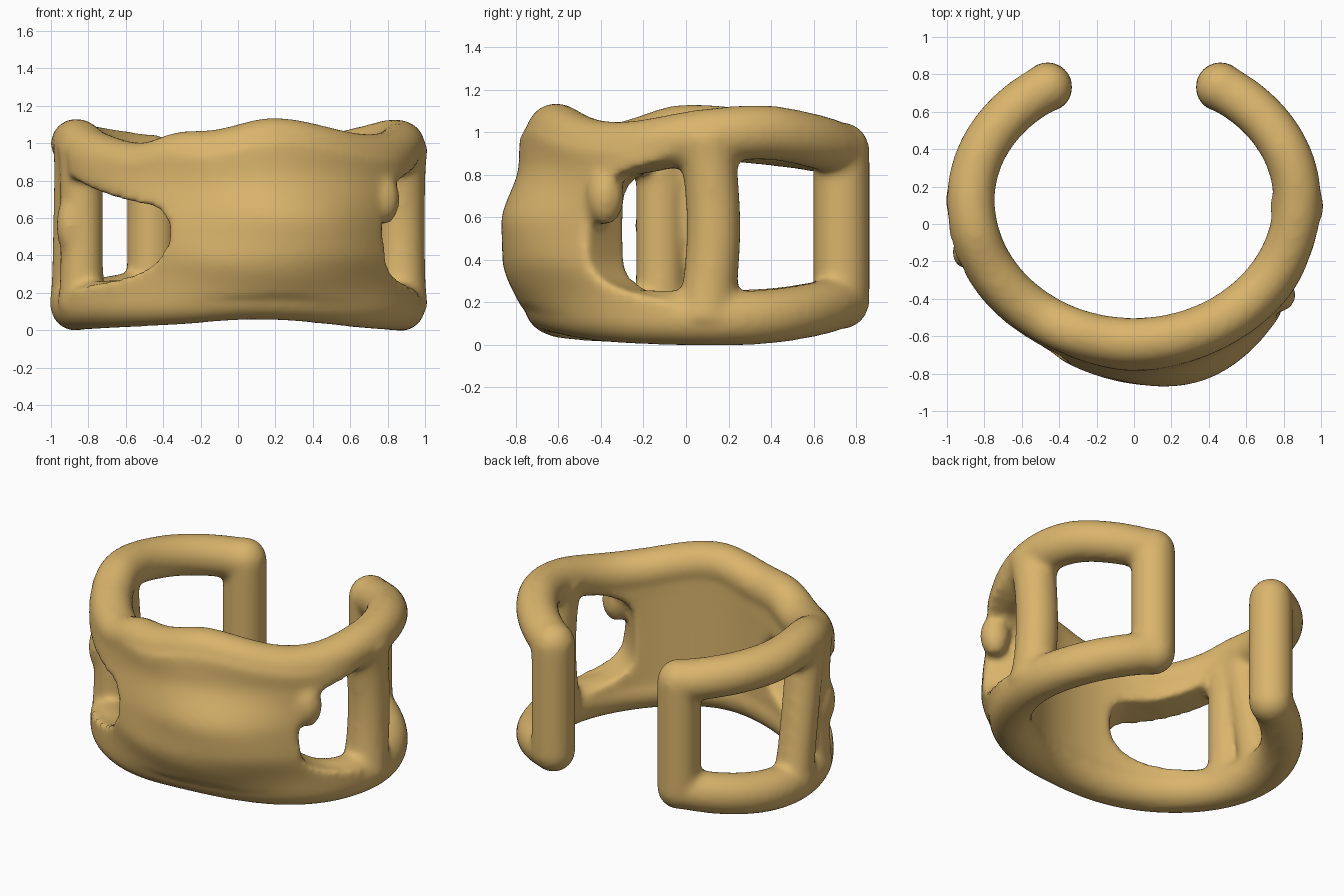
import bpy, bmesh
from math import sin, cos, pi, radians, exp
from mathutils import Vector

if "Cube" in bpy.data.objects:
    bpy.data.objects.remove(bpy.data.objects["Cube"])

TUBE = 0.129
UP = Vector((0, 0, 1))
# Rail heights by angle: zero is the front, positive turns toward +x
TOP = [(-148, .915), (-130, .945), (-108, .975), (-78, 1.0), (-58, .93), (-36, .875), (-22, .93),
       (-8, .945), (13, 1.008), (44, .93), (60, .925), (86, .98), (110, .998), (131, .96), (148, .915)]
BOTTOM = [(-148, .205), (-130, .165), (-108, .135), (-80, .128), (-25, .155), (8, .185),
          (50, .14), (75, .127), (108, .13), (131, .165), (148, .205)]


def height(keys, t):
    """Rail height on a smooth curve through the keys."""
    i = 0
    while i < len(keys) - 2 and t > keys[i + 1][0]:
        i += 1

    def slope(k):
        a, b = keys[max(k - 1, 0)], keys[min(k + 1, len(keys) - 1)]
        return (b[1] - a[1]) / (b[0] - a[0])

    (t0, z0), (t1, z1) = keys[i], keys[i + 1]
    w = t1 - t0
    f = (t - t0) / w
    ease = f * f * (3 - 2 * f)
    return (z0 + (z1 - z0) * ease + w * slope(i) * f * (1 - f) ** 2
            - w * slope(i + 1) * f * f * (1 - f))


def ring_point(t, offset=0.0, z=0.0):
    """Point on the oval band, pushed outward by an offset."""
    s, c = sin(radians(t)), cos(radians(t))
    b = 0.76 if c > 0 else 0.71
    return Vector(((0.872 + offset) * s, 0.13 - (b + offset) * c, z))


def loft(bm, rings):
    """Closed skin through a list of even point loops, capped by ladders of quads."""
    loops = [[bm.verts.new(p) for p in ring] for ring in rings]
    n = len(loops[0])
    for a, b in zip(loops, loops[1:]):
        for i in range(n):
            j = (i + 1) % n
            bm.faces.new((a[i], a[j], b[j], b[i]))
    for end in (loops[0], loops[-1]):
        for i in range(n // 2 - 1):
            bm.faces.new((end[i], end[i + 1], end[n - 2 - i], end[n - 1 - i]))


def disc(centre, axis_a, axis_b, radius, n=24):
    return [centre + radius * (cos(2 * pi * i / n) * axis_a + sin(2 * pi * i / n) * axis_b)
            for i in range(n)]


def ball(bm, centre, radius, stretch=(1, 1, 1)):
    made = bmesh.ops.create_uvsphere(bm, u_segments=24, v_segments=14, radius=radius)["verts"]
    bmesh.ops.scale(bm, vec=stretch, verts=made)
    bmesh.ops.translate(bm, vec=centre, verts=made)


def add_rail(bm, keys):
    rings = []
    for k in range(149):
        t = -148 + 2 * k
        centre = ring_point(t, 0, height(keys, t))
        out = (ring_point(t, 0.1) - ring_point(t)).normalized()
        rings.append(disc(centre, out, UP, TUBE))
    loft(bm, rings)
    for t in (-148, 148):
        ball(bm, ring_point(t, 0, height(keys, t)), TUBE + .004)


def add_post(bm, t, radius, bow=0.0, flare=0.0, lean=0.0, offset=0.0):
    """Upright between the rails: bows along the band, flares at its ends, leans at its foot."""
    z0, z1 = height(BOTTOM, t), height(TOP, t)
    rings = []
    for k in range(25):
        f = k / 24
        angle = t + bow * sin(pi * f) + lean * (1 - f)
        centre = ring_point(angle, offset, z0 + (z1 - z0) * f)
        r = radius + flare * abs(2 * f - 1) ** 4
        rings.append(disc(centre, Vector((1, 0, 0)), Vector((0, 1, 0)), r))
    loft(bm, rings)


def step(a, b, x):
    f = min(1, max(0, (x - a) / (b - a)))
    return f * f * (3 - 2 * f)


def wall_angle(u, z, inside):
    """Wall limits curve outward above and below to round the side openings."""
    ql = min(1.1, abs(z - .52) / .25)
    qh = min(1.1, abs(z - .55) / .28)
    if inside:
        low = -17 - 9 * ql ** 2 - 20 * ql ** 6
    else:
        low = -21 - 13 * ql ** 2 - 16 * ql ** 6
    high = 49.5 + 2 * qh ** 2 + 14 * qh ** 6
    return low + (high - low) * u


def bulge(t, z):
    """Uneven swelling of the outer face."""
    swell = step(.08, .42, z) * (1 - .8 * step(.56, .86, z))
    ripple = .008 * sin(9 * z + t * .11) * step(.25, .4, z)
    return .132 * exp(-((t - 15) / 31) ** 2) * swell + ripple


def add_wall(bm):
    rings = []
    rows = 30
    for k in range(61):
        u = k / 60
        inner, outer = [], []
        for r in range(rows + 1):
            f = r / rows
            for side in (inner, outer):
                t = wall_angle(u, .16 + .77 * f, side is inner)
                z0, z1 = height(BOTTOM, t), height(TOP, t)
                z = z0 + (z1 - z0) * f
                offset = -.115 if side is inner else .127 + bulge(t, z)
                side.append(ring_point(t, offset, z))
        rings.append(inner + outer[::-1])
    loft(bm, rings)


# Gold metal
gold = bpy.data.materials.new("warm_gold")
gold.use_nodes = True
colour = (0.70, 0.46, 0.15, 1)
gold.diffuse_color = colour
gold.node_tree.nodes["Principled BSDF"].inputs["Base Color"].default_value = colour

bm = bmesh.new()
# Upper and lower rails
add_rail(bm, TOP)
add_rail(bm, BOTTOM)
# End posts beside the gap, then the side posts
for t in (-148, 148):
    add_post(bm, t, .133)
add_post(bm, 87, .128, bow=3, flare=.02)
add_post(bm, -71, .115, flare=.015, offset=.012)
add_post(bm, -78, .115, flare=.015, lean=-12, offset=.008)
# Front wall with its lumpy edges
add_wall(bm)
ball(bm, (.775, -.38, .70), .10, (.9, .9, 1.4))
ball(bm, (-.90, -.15, .56), .09, (.8, 1, 1.8))
bmesh.ops.recalc_face_normals(bm, faces=bm.faces[:])

mesh = bpy.data.meshes.new("open_band")
bm.to_mesh(mesh)
bm.free()
mesh.materials.append(gold)
band = bpy.data.objects.new("open_band", mesh)
bpy.context.collection.objects.link(band)

# Fuse all parts into one cast piece and soften the joints
fuse = band.modifiers.new("fuse", 'REMESH')
fuse.mode = 'VOXEL'
fuse.voxel_size = 0.02
fuse.use_smooth_shade = True
soften = band.modifiers.new("soften", 'SMOOTH')
soften.factor = 0.5
soften.iterations = 12
